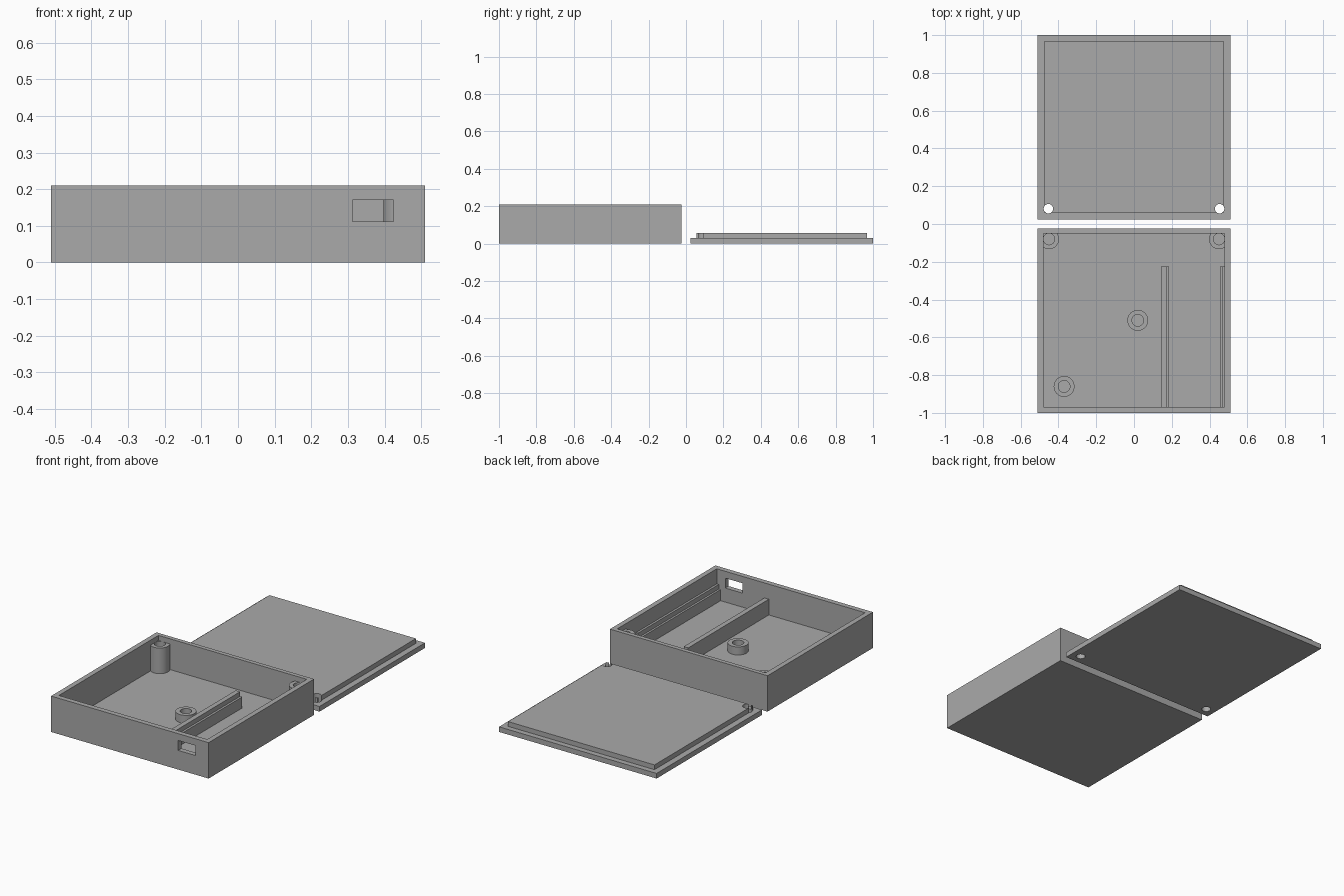
import bpy, bmesh, math

cube = bpy.data.objects.get("Cube")
if cube:
    bpy.data.objects.remove(cube, do_unlink=True)

GREY = (0.4, 0.4, 0.4, 1)
mat = bpy.data.materials.new("grey_plastic")
mat.use_nodes = True
mat.diffuse_color = GREY
mat.node_tree.nodes["Principled BSDF"].inputs["Base Color"].default_value = GREY


def finish(name, bm, smooth=False):
    bmesh.ops.recalc_face_normals(bm, faces=bm.faces)
    mesh = bpy.data.meshes.new(name)
    bm.to_mesh(mesh)
    bm.free()
    mesh.materials.append(mat)
    ob = bpy.data.objects.new(name, mesh)
    bpy.context.collection.objects.link(ob)
    if smooth:
        select(ob)
        bpy.ops.object.shade_smooth_by_angle(angle=math.radians(30))
    return ob


def select(ob):
    bpy.ops.object.select_all(action="DESELECT")
    ob.select_set(True)
    bpy.context.view_layer.objects.active = ob


def block(name, x, y, z):
    """Box from (low, high) ranges."""
    bm = bmesh.new()
    bmesh.ops.create_cube(bm, size=1)
    for v in bm.verts:
        v.co = [r[0] if c < 0 else r[1] for c, r in zip(v.co, (x, y, z))]
    return finish(name, bm)


def peg(name, x, y, radius, low, high):
    bm = bmesh.new()
    bmesh.ops.create_cone(bm, cap_ends=True, segments=48, radius1=radius,
                          radius2=radius, depth=high - low)
    bmesh.ops.translate(bm, verts=bm.verts, vec=(x, y, (low + high) / 2))
    return finish(name, bm)


def cut(ob, cutter):
    mod = ob.modifiers.new("cut", "BOOLEAN")
    mod.operation = "DIFFERENCE"
    mod.solver = "EXACT"
    mod.object = cutter
    select(ob)
    bpy.ops.object.modifier_apply(modifier=mod.name)
    bpy.data.objects.remove(cutter, do_unlink=True)


def tube(name, x, y, outer, inner, low, high):
    """Hollow post, a square section swept around its axis."""
    bm = bmesh.new()
    n = 48
    rings = []
    for r, z in ((outer, low), (outer, high), (inner, high), (inner, low)):
        rings.append([bm.verts.new((x + r * math.cos(math.tau * i / n),
                                    y + r * math.sin(math.tau * i / n), z))
                      for i in range(n)])
    for k in range(4):
        a, b = rings[k], rings[(k + 1) % 4]
        for i in range(n):
            j = (i + 1) % n
            bm.faces.new((a[i], a[j], b[j], b[i]))
    return finish(name, bm, smooth=True)


def extrude_y(name, profile, y0, y1):
    bm = bmesh.new()
    face = bm.faces.new([bm.verts.new((x, y0, z)) for x, z in profile])
    res = bmesh.ops.extrude_face_region(bm, geom=[face])
    verts = [g for g in res["geom"] if isinstance(g, bmesh.types.BMVert)]
    bmesh.ops.translate(bm, verts=verts, vec=(0, y1 - y0, 0))
    return finish(name, bm)


FLOOR = 0.03

# Open tray with a connector port in the front wall
tray = block("tray", (-0.51, 0.51), (-1, -0.025), (0, 0.21))
cut(tray, block("cavity", (-0.48, 0.48), (-0.97, -0.05), (FLOOR, 0.3)))
cut(tray, block("port", (0.313, 0.425), (-1.1, -0.95), (0.112, 0.17)))

# Tall screw posts in the back corners
for side, x in (("right", -0.45), ("left", 0.45)):
    tube(side + "_screw_post", x, -0.08, 0.053, 0.03, FLOOR - 0.01, 0.18)

# Short standoffs on the floor
tube("middle_standoff", 0.02, -0.51, 0.055, 0.031, FLOOR - 0.01, 0.077)
tube("front_standoff", -0.37, -0.86, 0.055, 0.031, FLOOR - 0.01, 0.077)

# Stepped rails that hold a circuit board
LEDGE, TOP, BASE = 0.095, 0.122, FLOOR - 0.005
for name, back, step, edge in (("inner_rail", 0.143, 0.172, 0.185),
                               ("wall_rail", 0.485, 0.467, 0.455)):
    extrude_y(name, [(back, BASE), (edge, BASE), (edge, LEDGE),
                     (step, LEDGE), (step, TOP), (back, TOP)], -0.975, -0.225)

# Lid plate and its raised lip, drilled for two screws
plate = block("lid_plate", (-0.51, 0.51), (0.025, 1), (0, 0.03))
lip = block("lid_lip", (-0.474, 0.474), (0.057, 0.968), (0.03, 0.058))
for part in (plate, lip):
    for x in (-0.453, 0.453):
        cut(part, peg("drill", x, 0.081, 0.025, -0.1, 0.2))
    select(part)
    bpy.ops.object.shade_smooth_by_angle(angle=math.radians(30))
